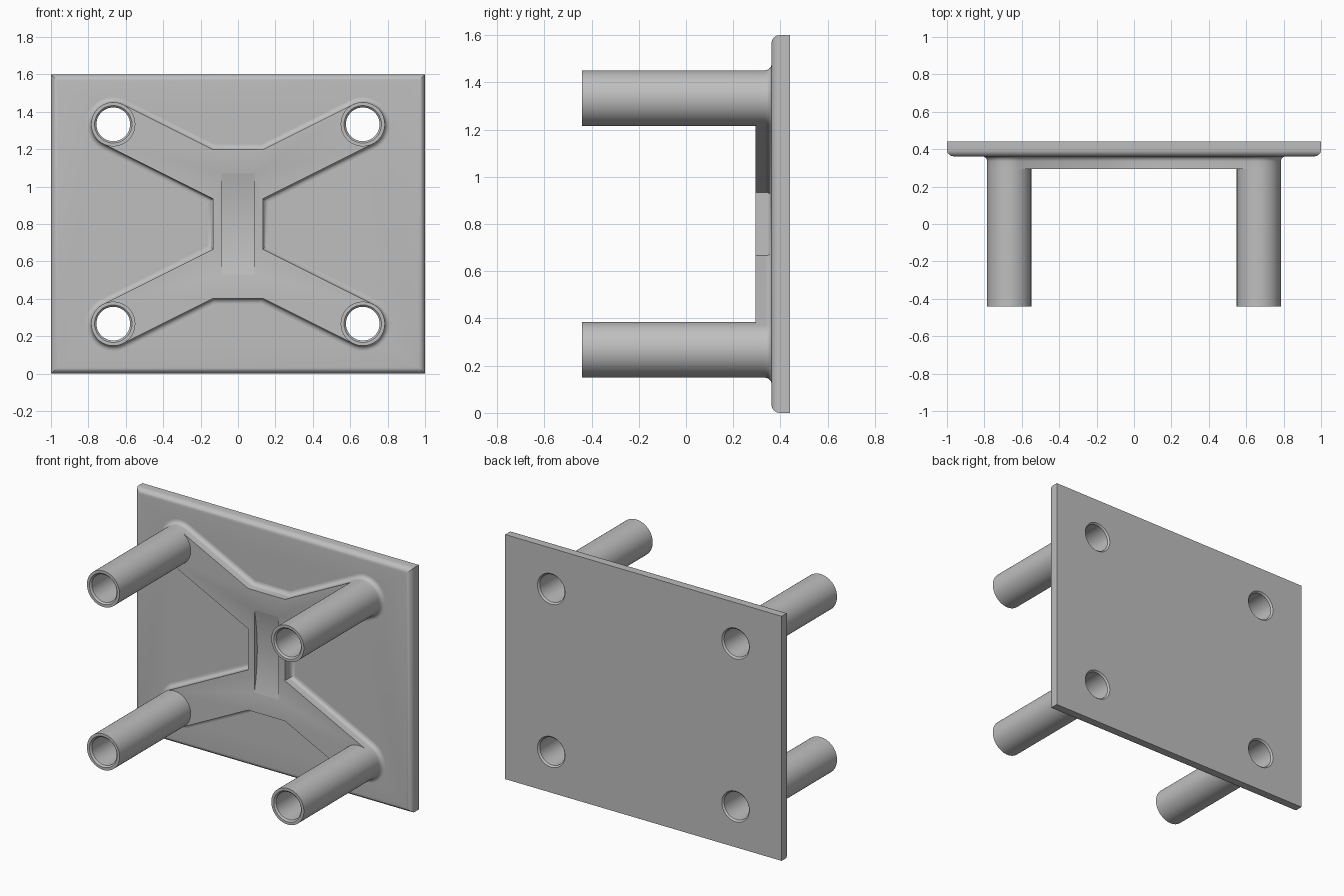
import bpy, bmesh, math
from mathutils import Vector, Matrix

cube = bpy.data.objects.get("Cube")
if cube:
    bpy.data.objects.remove(cube, do_unlink=True)

MID_Z = 0.8                      # height of the plate centre
PX, PZ = 0.667, 0.533            # post offsets from the plate centre
R_POST, R_BORE, R_LIP = 0.118, 0.09, 0.1
Y_TIP, Y_BRACE, Y_PLATE, Y_BACK = -0.44, 0.295, 0.362, 0.44
CORNERS = [(sx * PX, MID_Z + sz * PZ) for sx in (1, -1) for sz in (1, -1)]

grey = bpy.data.materials.new("plain grey")
grey.use_nodes = True
grey.diffuse_color = (0.52, 0.52, 0.52, 1)
grey.node_tree.nodes["Principled BSDF"].inputs["Base Color"].default_value = grey.diffuse_color


def finish(bm, name):
    bmesh.ops.recalc_face_normals(bm, faces=bm.faces)
    mesh = bpy.data.meshes.new(name)
    bm.to_mesh(mesh)
    bm.free()
    mesh.materials.append(grey)
    obj = bpy.data.objects.new(name, mesh)
    bpy.context.collection.objects.link(obj)
    return obj


def activate(obj):
    bpy.ops.object.select_all(action='DESELECT')
    obj.select_set(True)
    bpy.context.view_layer.objects.active = obj


def smooth(obj):
    activate(obj)
    bpy.ops.object.shade_smooth_by_angle(angle=math.radians(30))


def cylinder(name, radius, length, axis, centre, sides):
    bm = bmesh.new()
    turn = Matrix.Rotation(math.pi / 2, 4, axis)
    bmesh.ops.create_cone(bm, cap_ends=True, segments=sides, radius1=radius,
                          radius2=radius, depth=length,
                          matrix=Matrix.Translation(centre) @ turn)
    return finish(bm, name)


def cut(obj, cutter):
    activate(obj)
    mod = obj.modifiers.new("cut", 'BOOLEAN')
    mod.operation, mod.solver, mod.object = 'DIFFERENCE', 'EXACT', cutter
    bpy.ops.object.modifier_apply(modifier=mod.name)
    bpy.data.objects.remove(cutter, do_unlink=True)


def cut_bores(obj):
    for x, z in CORNERS:
        cut(obj, cylinder("bore_cutter", R_LIP, 1, 'X', (x, Y_PLATE, z), 64))


# Back plate, rounded along its front edges only
bm = bmesh.new()
bmesh.ops.create_cube(bm, size=1, matrix=Matrix.Translation(
    (0, (Y_PLATE + Y_BACK) / 2, MID_Z)) @ Matrix.Diagonal((2, Y_BACK - Y_PLATE, 1.6, 1)))
front = [e for e in bm.edges if all(v.co.y < Y_PLATE + 0.01 for v in e.verts)]
bmesh.ops.bevel(bm, geom=front, offset=0.035, segments=6, profile=0.5, affect='EDGES')
plate = finish(bm, "back_plate")
cut_bores(plate)
smooth(plate)


# X-shaped brace: outline of one arm, mirrored to four
WAIST = 0.133
tilt = math.atan(0.5)
half = R_POST / math.cos(tilt)
arm = [Vector((WAIST, WAIST * 2 - half))]
for i in range(33):
    a = tilt - math.pi / 2 + math.pi * i / 32
    arm.append(Vector((PX + R_POST * math.cos(a), PZ + R_POST * math.sin(a))))
arm.append(Vector((WAIST, WAIST * 2 + half)))
flip = lambda pts, sx, sz: [Vector((p.x * sx, p.y * sz)) for p in pts]
outline = arm + flip(arm[::-1], -1, 1) + flip(arm, -1, -1) + flip(arm[::-1], 1, -1)


def offset(points, d):
    """Move a counter-clockwise outline outwards with mitred corners."""
    result = []
    for i, p in enumerate(points):
        e1 = (p - points[i - 1]).normalized()
        e2 = (points[(i + 1) % len(points)] - p).normalized()
        n1, n2 = Vector((e1.y, -e1.x)), Vector((e2.y, -e2.x))
        result.append(p + (n1 + n2) * d / (1 + n1.dot(n2)))
    return result


# Straight wall, then a quarter-round fillet running out onto the plate
FILLET = 0.027
layers = [(0, Y_BRACE)]
for i in range(7):
    a = math.pi / 2 * i / 6
    layers.append((FILLET * (1 - math.cos(a)), Y_PLATE - FILLET * (1 - math.sin(a))))
layers.append((FILLET, Y_PLATE + 0.01))
bm = bmesh.new()
rings = [[bm.verts.new((p.x, y, MID_Z + p.y)) for p in offset(outline, d)]
         for d, y in layers]
for low, high in zip(rings, rings[1:]):
    for i in range(len(low)):
        j = (i + 1) % len(low)
        bm.faces.new((low[i], low[j], high[j], high[i]))
bm.faces.new(rings[0])
bm.faces.new(rings[-1][::-1])
brace = finish(bm, "cross_brace")
cut_bores(brace)

# Shallow scooped slot in the middle of the brace
SCOOP = 1.23
cut(brace, cylinder("slot_cutter", SCOOP, 0.176, 'Y',
                    (0, Y_BRACE + 0.03 - SCOOP, MID_Z), 256))
smooth(brace)

# Hollow posts with chamfered mouths, lining the bores through the plate
C = R_LIP - R_BORE
profile = [(R_POST, Y_TIP), (R_LIP, Y_TIP), (R_BORE, Y_TIP + C),
           (R_BORE, Y_BACK - C), (R_LIP, Y_BACK), (R_LIP + 0.008, Y_PLATE + 0.02),
           (R_LIP + 0.008, Y_BRACE + 0.01), (R_POST, Y_BRACE + 0.005)]
names = ["upper_left_post", "lower_left_post", "upper_right_post", "lower_right_post"]
for name, (x, z) in zip(names, CORNERS):
    bm = bmesh.new()
    verts = [bm.verts.new((x + r, y, z)) for r, y in profile]
    edges = [bm.edges.new((verts[i - 1], verts[i])) for i in range(len(verts))]
    bmesh.ops.spin(bm, geom=verts + edges, cent=(x, 0, z), axis=(0, 1, 0),
                   angle=2 * math.pi, steps=64, use_merge=True)
    bmesh.ops.remove_doubles(bm, verts=bm.verts, dist=0.0001)
    smooth(finish(bm, name))
